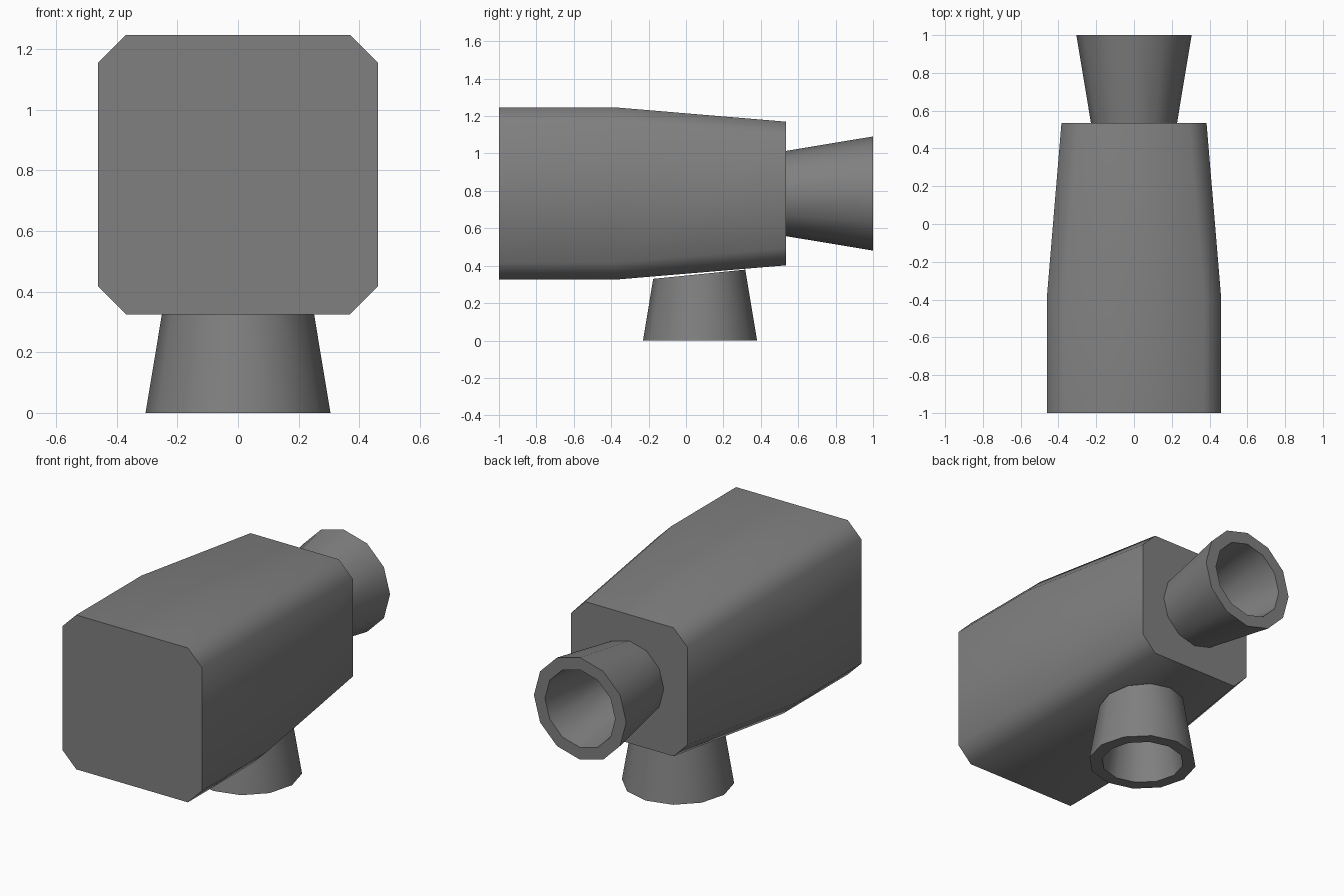
import bpy, bmesh, math

if "Cube" in bpy.data.objects:
    bpy.data.objects.remove(bpy.data.objects["Cube"])

grey = bpy.data.materials.new("mid_grey")
grey.diffuse_color = (0.216, 0.216, 0.216, 1)
grey.use_nodes = True
grey.node_tree.nodes["Principled BSDF"].inputs["Base Color"].default_value = grey.diffuse_color

CZ = 0.786      # height of the body axis
SIDES = 12


def loft(name, rings, closed=False):
    """Skin equal-length rings; cap the ends, or join last to first if closed."""
    bm = bmesh.new()
    loops = [[bm.verts.new(p) for p in ring] for ring in rings]
    pairs = list(zip(loops, loops[1:]))
    if closed:
        pairs.append((loops[-1], loops[0]))
    else:
        bm.faces.new(loops[0])
        bm.faces.new(loops[-1])
    for a, b in pairs:
        n = len(a)
        for i in range(n):
            j = (i + 1) % n
            bm.faces.new((a[i], a[j], b[j], b[i]))
    bmesh.ops.recalc_face_normals(bm, faces=bm.faces)
    mesh = bpy.data.meshes.new(name)
    bm.to_mesh(mesh)
    bm.free()
    mesh.materials.append(grey)
    obj = bpy.data.objects.new(name, mesh)
    bpy.context.collection.objects.link(obj)
    bpy.context.view_layer.objects.active = obj
    obj.select_set(True)
    bpy.ops.object.shade_smooth_by_angle(angle=math.radians(50))
    obj.select_set(False)
    return obj


def chamfered_square(y, half, chamfer=0.092):
    f = half - chamfer
    pts = [(half, f), (f, half), (-f, half), (-half, f),
           (-half, -f), (-f, -half), (f, -half), (half, -f)]
    return [(x, y, CZ + z) for x, z in pts]


def circle(r):
    return [(r * math.cos(2 * math.pi * i / SIDES),
             r * math.sin(2 * math.pi * i / SIDES)) for i in range(SIDES)]


# Body: straight front block, tapering towards the back
loft("body", [chamfered_square(-1, 0.461), chamfered_square(-0.385, 0.461),
              chamfered_square(0.535, 0.384)])

# Rear nozzle: flared hollow tube
loft("rear_nozzle", [[(x, y, CZ + z) for x, z in circle(r)]
                     for y, r in ((0.535, 0.228), (1.0, 0.305),
                                  (1.0, 0.232), (0.535, 0.165))], closed=True)


# Lower nozzle: same flare, top cut parallel to the tapered underside
def lower_ring(r, top):
    ring = []
    for x, y in circle(1):
        z = 0.0
        if top:
            # height where the flared wall meets the sloping underside
            z = (0.355 + 0.1 * y * r) / (1 + 0.1 * y * 0.166)
        k = r - 0.166 * z
        ring.append((x * k, 0.075 + y * k, z))
    return ring


loft("lower_nozzle", [lower_ring(0.305, True), lower_ring(0.305, False),
                      lower_ring(0.232, False), lower_ring(0.232, True)], closed=True)
